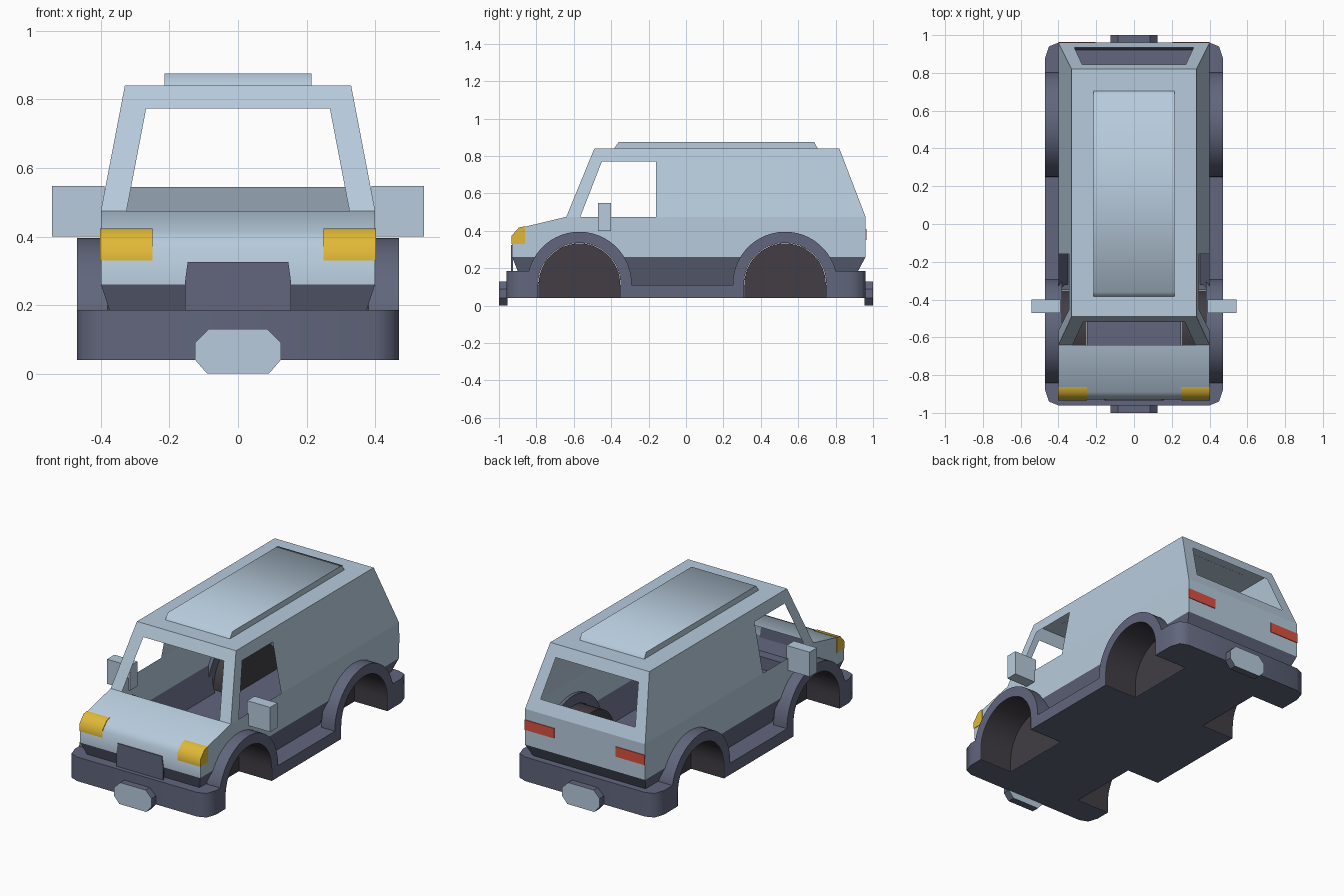
import bpy, bmesh, math
from mathutils import Vector

if "Cube" in bpy.data.objects:
    bpy.data.objects.remove(bpy.data.objects["Cube"])

def material(name, rgb):
    m = bpy.data.materials.new(name)
    m.diffuse_color = (*rgb, 1)
    m.use_nodes = True
    m.node_tree.nodes["Principled BSDF"].inputs["Base Color"].default_value = m.diffuse_color
    return m

PAINT = material("pale_blue_paint", (0.474, 0.597, 0.716))
SLATE = material("slate_trim", (0.119, 0.133, 0.202))
WELL = material("dark_wheel_well", (0.054, 0.048, 0.058))
AMBER = material("amber_light", (0.753, 0.485, 0.038))
RED = material("red_light", (0.70, 0.08, 0.053))

def sheet(name, polys, mat, outward=None, smooth=None, mats=None):
    """Object from polygons; outward = centre that faces must point away from."""
    bm = bmesh.new()
    for p in polys:
        bm.faces.new([bm.verts.new(v) for v in p])
    bmesh.ops.remove_doubles(bm, verts=bm.verts, dist=0.0001)
    bm.normal_update()
    if outward is None:
        bmesh.ops.recalc_face_normals(bm, faces=bm.faces)
    else:
        for f in bm.faces:
            if f.normal.dot(f.calc_center_median() - Vector(outward)) < 0:
                f.normal_flip()
    me = bpy.data.meshes.new(name)
    bm.to_mesh(me)
    bm.free()
    for m in [mat] + (mats or []):
        me.materials.append(m)
    if smooth:
        me.shade_smooth()
        me.set_sharp_from_angle(angle=math.radians(smooth))
    ob = bpy.data.objects.new(name, me)
    bpy.context.collection.objects.link(ob)
    return ob

def prism(name, outline, axis, a, b, mat, smooth=None, mats=None):
    """Extrude a 2D outline along an axis (0=x, 1=y, 2=z) from a to b."""
    def at(p, d):
        v = list(p)
        v.insert(axis, d)
        return tuple(v)
    n = len(outline)
    polys = [[at(p, a) for p in outline], [at(p, b) for p in outline]]
    for i in range(n):
        p, q = outline[i], outline[(i + 1) % n]
        polys.append([at(p, a), at(q, a), at(q, b), at(p, b)])
    return sheet(name, polys, mat, smooth=smooth, mats=mats)

def rect(u0, u1, v0, v1):
    return [(u0, v0), (u1, v0), (u1, v1), (u0, v1)]

# Wheel positions and arch curves
FRONT, REAR, AXLE = -0.57, 0.53, 0.115

def arc(yc, r, z0, z1, n=24):
    a0 = math.pi - math.asin((z0 - AXLE) / r)
    a1 = math.asin((z1 - AXLE) / r)
    return [(yc + r * math.cos(a0 + (a1 - a0) * i / n),
             AXLE + r * math.sin(a0 + (a1 - a0) * i / n)) for i in range(n + 1)]

def arch_edge(yc, sign):
    return [(yc + sign * math.sqrt(0.0625 - (z - AXLE) ** 2), z) for z in (0.11, 0.16, 0.21, 0.26)]

def half_width(z):
    if z > 0.475:
        return 0.40 - 0.07 * (z - 0.475) / 0.365
    return 0.40 if z >= 0.26 else 0.40 - 0.05 * (0.26 - z) / 0.15

def side(pts, s):
    return [(s * half_width(z), y, z) for y, z in pts]

def band(p, q):
    """Full-width quad between two profile points."""
    return side([p, q], 1) + side([q, p], -1)

# Body shell with open windows
nose = [(-0.93, 0.26), (-0.93, 0.37), (-0.89, 0.415), (-0.64, 0.475)]
lower = nose + [(-0.565, 0.475), (-0.16, 0.475), (0.96, 0.475), (0.96, 0.26)]
lower += arc(REAR, 0.25, 0.26, 0.26)[::-1] + arc(FRONT, 0.25, 0.26, 0.26)[::-1]
upper = [(-0.64, 0.475), (-0.49, 0.84), (0.82, 0.84), (0.96, 0.475),
         (-0.16, 0.475), (-0.16, 0.77), (-0.45, 0.77), (-0.565, 0.475)]
body = []
for s in (1, -1):
    body += [side(lower, s), side(upper, s)]
body += [band((-0.49, 0.84), (0.82, 0.84)), band((0.96, 0.475), (0.96, 0.26))]

def screen_y(z):
    return -0.64 + 0.15 * (z - 0.475) / 0.365

def tail_y(z):
    return 0.96 - 0.14 * (z - 0.475) / 0.365

body.append([(x, screen_y(z), z) for x, z in
             [(-0.40, 0.475), (-0.33, 0.84), (0.33, 0.84), (0.40, 0.475),
              (0.325, 0.475), (0.268, 0.773), (-0.268, 0.773), (-0.325, 0.475)]])
outer = [(-0.40, 0.475), (0.40, 0.475), (0.33, 0.84), (-0.33, 0.84)]
inner = [(-0.315, 0.545), (0.315, 0.545), (0.275, 0.773), (-0.275, 0.773)]
for i in range(4):
    j = (i + 1) % 4
    body.append([(x, tail_y(z), z) for x, z in (outer[i], outer[j], inner[j], inner[i])])
sheet("body_shell", body, PAINT, outward=(0, 0, 0.4))

# Rounded nose and bonnet
sheet("bonnet", [band(nose[i], nose[i + 1]) for i in range(3)], PAINT,
      outward=(0, 0, 0.3), smooth=60)

# Tapered lower skirt
skirt = [band((-0.93, 0.26), (-0.87, 0.11)), band((0.96, 0.26), (0.88, 0.11))]
for s in (1, -1):
    skirt.append(side([(-0.93, 0.26), (-0.87, 0.11)] + arch_edge(FRONT, -1), s))
    skirt.append(side(arch_edge(FRONT, 1)[::-1] + arch_edge(REAR, -1), s))
    skirt.append(side([(0.96, 0.26), (0.88, 0.11)] + arch_edge(REAR, 1), s))
sheet("lower_skirt", skirt, SLATE, outward=(0, 0, 0.4))

# Raised roof panel
prism("roof_panel", [(-0.385, 0.839), (-0.36, 0.875), (0.685, 0.875), (0.705, 0.839)],
      0, -0.215, 0.215, PAINT, smooth=65)

# Chassis floor with wheel notches
edge = [(0.38, -0.84)]
for yc in (FRONT, REAR):
    edge += [(0.38, yc - 0.22), (0.25, yc - 0.22), (0.25, yc + 0.22), (0.38, yc + 0.22)]
edge.append((0.38, 0.80))
prism("chassis_floor", edge + [(-x, y) for x, y in edge[::-1]], 2, 0.04, 0.11, SLATE)

# Front and rear bumpers with rounded corners, and plates
for label, s, back in (("front", -1, 0.84), ("rear", 1, 0.80)):
    half = [(0.47, s * back), (0.47, s * 0.88), (0.45, s * 0.94), (0.40, s * 0.96)]
    prism(label + "_bumper", half + [(-x, y) for x, y in half[::-1]],
          2, 0.04, 0.185, SLATE, smooth=60)
    octagon = [(-0.125, 0.04), (-0.09, 0), (0.09, 0), (0.125, 0.04),
               (0.125, 0.09), (0.085, 0.13), (-0.085, 0.13), (-0.125, 0.09)]
    plate = prism(label + "_plate", octagon, 1, s * 0.955, s * 1.0, SLATE, mats=[PAINT])
    for f in plate.data.polygons:
        f.material_index = int(abs(f.normal.y) > 0.9)

# Side flares with arches, and wheel wells
flare = [(-0.84, 0.04)] + arc(FRONT, 0.28, 0.185, 0.11) + arc(REAR, 0.28, 0.11, 0.185)
flare += [(0.80, 0.04)]
for yc in (REAR, FRONT):
    flare += [(yc + 0.22, 0.04)] + arc(yc, 0.22, AXLE, AXLE)[::-1] + [(yc - 0.22, 0.04)]
for label, s in (("right", 1), ("left", -1)):
    prism(label + "_flare", flare, 0, s * 0.38, s * 0.47, SLATE, smooth=30)
    for end, yc in (("front", FRONT), ("rear", REAR)):
        r = 0.218
        line = [(yc - r, 0.041)] + arc(yc, r, AXLE, AXLE) + [(yc + r, 0.041)]
        polys = [[(s * 0.252, y, z) for y, z in line]]
        for p, q in zip(line, line[1:]):
            polys.append([(s * 0.252, *p), (s * 0.252, *q), (s * 0.469, *q), (s * 0.469, *p)])
        sheet(f"{label}_{end}_wheel_well", polys, WELL, smooth=30)

    # Mirrors and lights
    prism(label + "_mirror", rect(-0.47, -0.40, 0.40, 0.548), 0, s * 0.39, s * 0.543, PAINT)
    lamp = [(-0.934, 0.33), (-0.934, 0.372), (-0.893, 0.418), (-0.862, 0.424), (-0.862, 0.33)]
    prism(label + "_headlight", lamp, 0, s * 0.25, s * 0.403, AMBER, smooth=60)
    prism(label + "_tail_light", rect(s * 0.205, s * 0.40, 0.35, 0.41), 1, 0.957, 0.964, RED)

# Grille
prism("grille", [(-0.155, 0.18), (0.155, 0.18), (0.155, 0.265), (0.147, 0.325),
                 (-0.147, 0.325), (-0.155, 0.265)], 1, -0.935, -0.926, SLATE)
